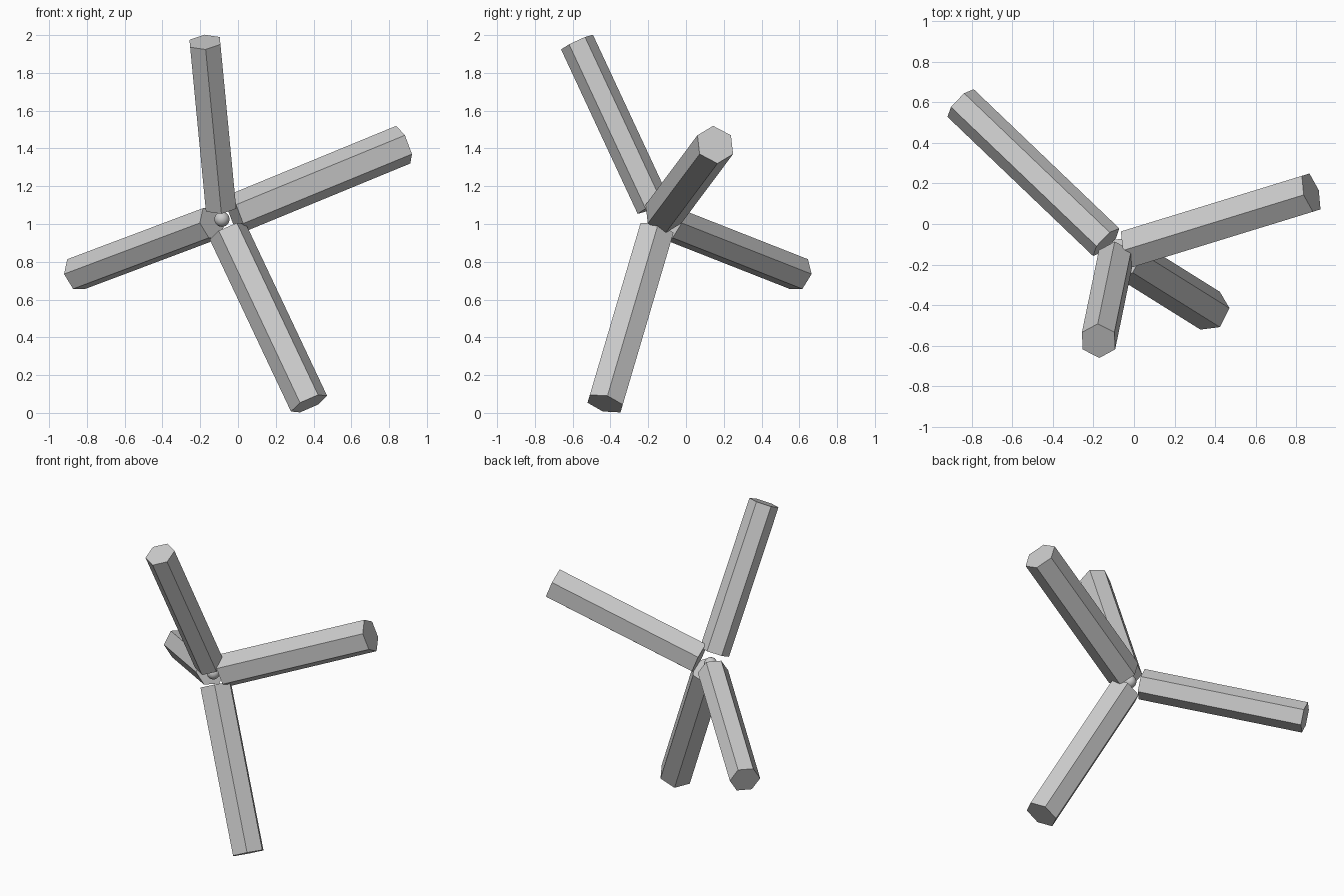
import bpy
from mathutils import Matrix, Vector

cube = bpy.data.objects.get("Cube")
if cube:
    bpy.data.objects.remove(cube, do_unlink=True)

grey = bpy.data.materials.new("plain_grey")
grey.use_nodes = True
colour = (0.6, 0.6, 0.6, 1)
grey.diffuse_color = colour
grey.node_tree.nodes["Principled BSDF"].inputs["Base Color"].default_value = colour

HUB = Vector((-0.085, -0.14, 1.025))
GAP = 0.075


def hex_arm(name, tip, radius, corner):
    """Six-sided bar from the hub to tip, one corner turned towards a direction."""
    tip = Vector(tip)
    axis = (tip - HUB).normalized()
    start = HUB + axis * GAP
    side = Vector(corner)
    side = (side - axis * side.dot(axis)).normalized()
    turn = Matrix((side, axis.cross(side), axis)).transposed().to_4x4()
    # the primitive has a corner on its local y axis
    turn = turn @ Matrix.Rotation(-1.570796, 4, "Z")
    bpy.ops.mesh.primitive_cylinder_add(vertices=6, radius=radius, depth=(tip - start).length)
    arm = bpy.context.object
    arm.name = name
    arm.matrix_world = Matrix.Translation((tip + start) / 2) @ turn
    arm.data.materials.append(grey)


# Four arms spreading from the hub
hex_arm("upper_arm", (-0.175, -0.577, 1.963), 0.093, (0, 1, 0))
hex_arm("left_arm", (0.875, 0.155, 1.42), 0.107, (0, 0, 1))
hex_arm("right_arm", (-0.856, 0.597, 0.735), 0.094, (0.69, 0.72, 0))
hex_arm("lower_arm", (0.376, -0.428, 0.049), 0.105, (1, 0, 0))

# Small ball joining the arms
bpy.ops.mesh.primitive_uv_sphere_add(segments=24, ring_count=12, radius=0.04, location=HUB)
ball = bpy.context.object
ball.name = "hub_ball"
ball.data.materials.append(grey)
bpy.ops.object.shade_smooth()
